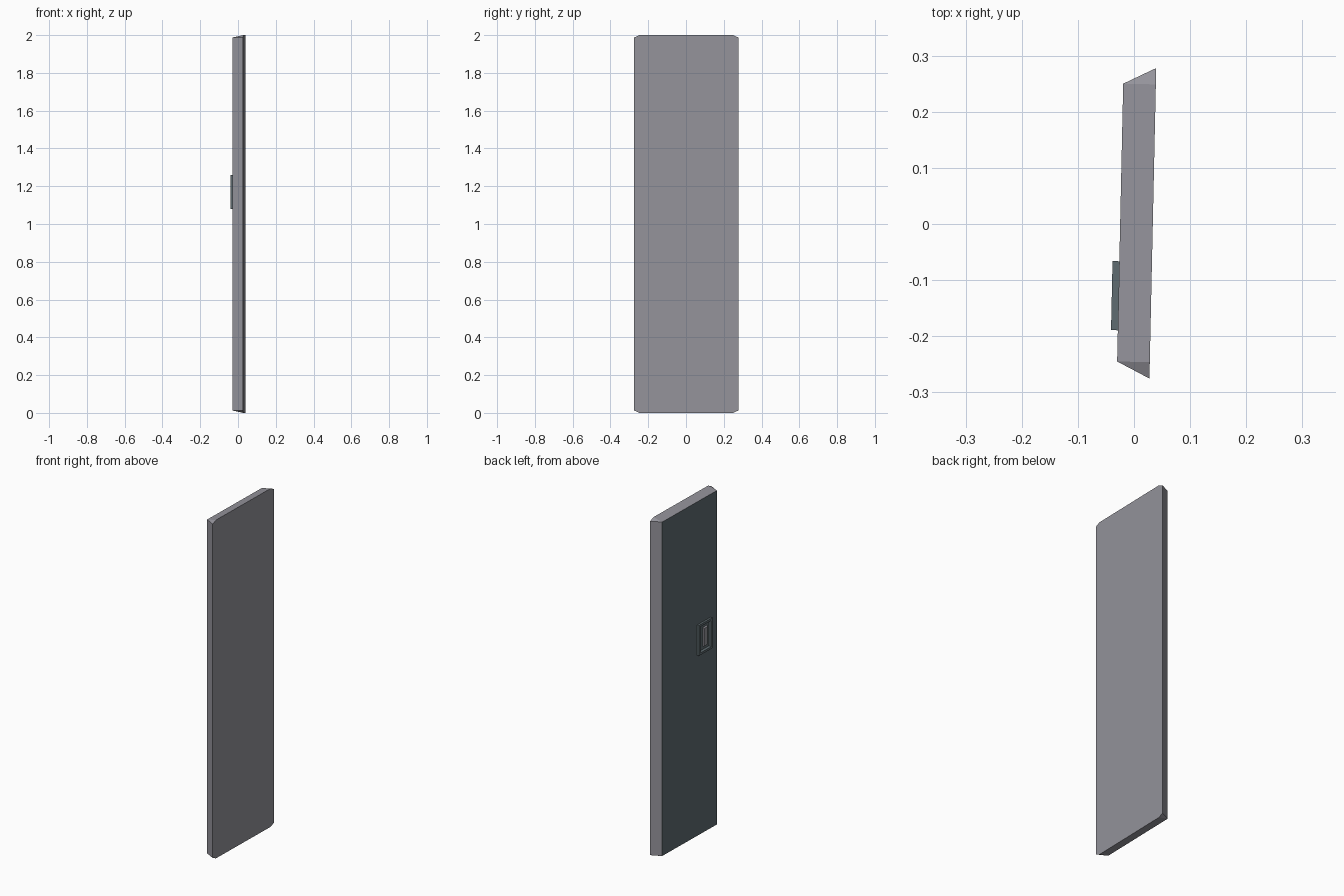
import bpy, bmesh, math
from mathutils import Matrix

if "Cube" in bpy.data.objects:
    bpy.data.objects.remove(bpy.data.objects["Cube"])


def material(name, rgb):
    m = bpy.data.materials.new(name)
    m.diffuse_color = (*rgb, 1)
    m.use_nodes = True
    m.node_tree.nodes["Principled BSDF"].inputs["Base Color"].default_value = m.diffuse_color
    return m


grey = material("warm_grey", (0.296, 0.292, 0.328))
teal = material("dark_slate", (0.115, 0.150, 0.165))

# The whole door is turned slightly about the vertical axis
TILT = Matrix.Rotation(math.radians(-1.25), 4, 'Z')


def finish(bm, name, mats):
    bmesh.ops.recalc_face_normals(bm, faces=bm.faces)
    me = bpy.data.meshes.new(name)
    for m in mats:
        me.materials.append(m)
    bm.to_mesh(me)
    bm.free()
    ob = bpy.data.objects.new(name, me)
    bpy.context.collection.objects.link(ob)
    ob.matrix_world = TILT
    return ob


# Door panel: narrower rectangular inner face, wide outer face with cut corners
XO, XI = 0.0335, -0.0247
YO, YI, YC = 0.2767, 0.2476, 0.002
CH = 0.013
bm = bmesh.new()
rect, octa, tris = [], [], []
for i, (sy, sz) in enumerate([(1, 1), (-1, 1), (-1, -1), (1, -1)]):
    z_in, z_out = 1 + sz * (1 - CH), 1 + sz
    inner = bm.verts.new((XI, YC + sy * YI, z_in))
    side = bm.verts.new((XO, YC + sy * YO, z_in))
    cap = bm.verts.new((XO, YC + sy * YI, z_out))
    rect.append(inner)
    octa += [side, cap] if i % 2 == 0 else [cap, side]
    tris.append((inner, side, cap))
back = bm.faces.new(rect)
bm.faces.new(octa)
for t in tris:
    bm.faces.new(t)
for i in range(4):
    a, b = tris[i], tris[(i + 1) % 4]
    k = 2 if i % 2 == 0 else 1      # top and bottom use caps, sides use side points
    bm.faces.new((a[0], b[0], b[k], a[k]))
back.material_index = 1
finish(bm, "door_panel", [grey, teal])


def box(y0, y1, z0, z1, x_out, x_in):
    """Box on the inner side of the door; returns bmesh and its outward face."""
    bm = bmesh.new()
    bmesh.ops.create_cube(bm, size=1)
    for v in bm.verts:
        v.co.x = x_out if v.co.x < 0 else x_in
        v.co.y = y0 if v.co.y < 0 else y1
        v.co.z = z0 if v.co.z < 0 else z1
    bm.normal_update()
    return bm, min(bm.faces, key=lambda f: f.calc_center_median().x)


# Handle plate with a sloped recess
HX = -0.0368
bm, face = box(-0.19, -0.067, 1.08, 1.26, HX, XI + 0.002)
bmesh.ops.inset_region(bm, faces=[face], thickness=0.018)
bmesh.ops.inset_region(bm, faces=[face], thickness=0.008, depth=-0.010)
finish(bm, "handle_plate", [teal])

# Tapered grip bar inside the recess
bm, face = box(-0.158, -0.112, 1.11, 1.23, HX + 0.002, XI + 0.002)
for v in face.verts:
    v.co.y += 0.012 if v.co.y < -0.135 else -0.010
    v.co.z += 0.008 if v.co.z < 1.17 else -0.008
finish(bm, "grip_bar", [grey])
